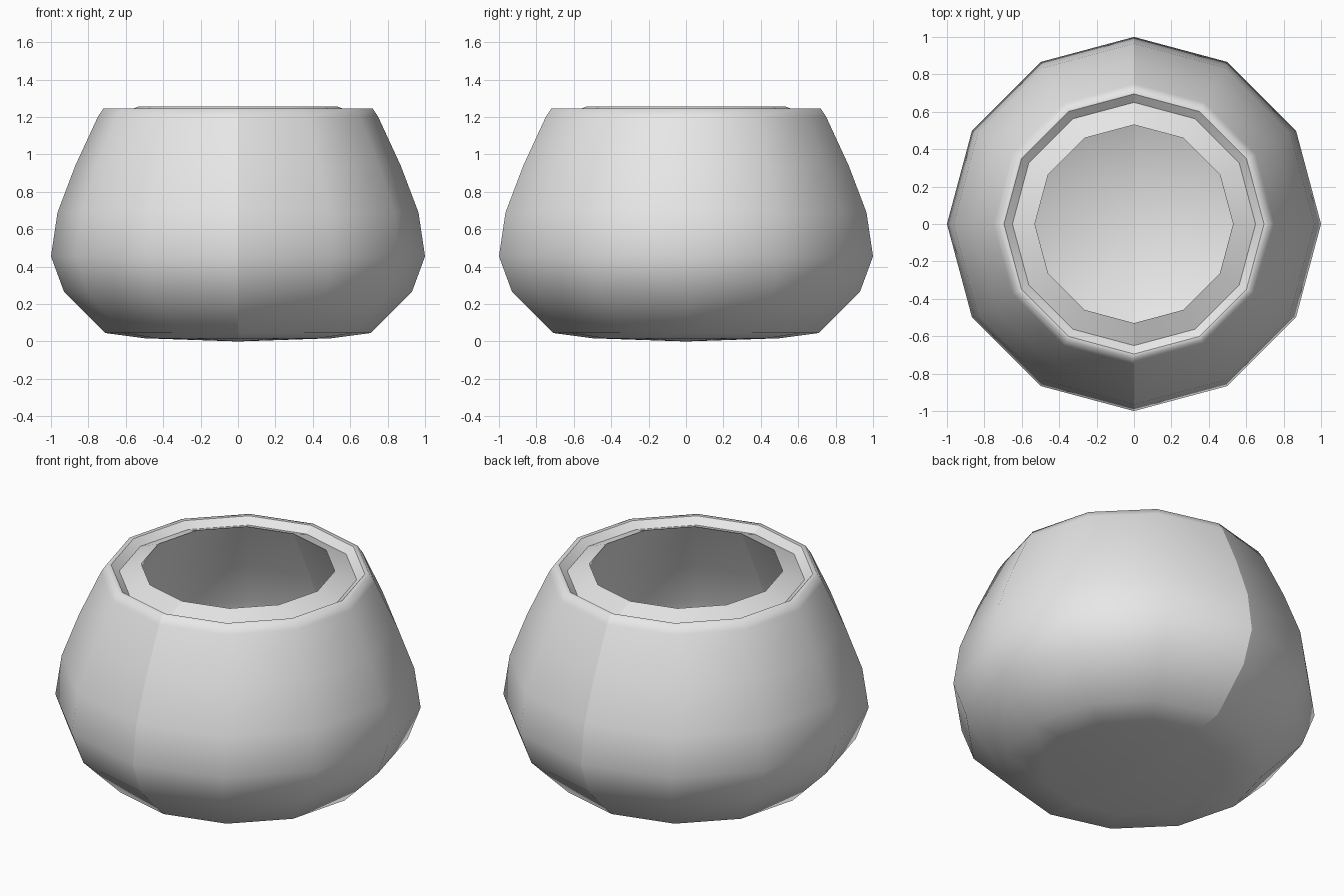
import bpy, bmesh, math

cube = bpy.data.objects.get("Cube")
if cube:
    bpy.data.objects.remove(cube, do_unlink=True)

SIDES = 12

clay = bpy.data.materials.new("pale_grey")
clay.use_nodes = True
clay.diffuse_color = (0.8, 0.8, 0.8, 1)
clay.node_tree.nodes["Principled BSDF"].inputs["Base Color"].default_value = (0.8, 0.8, 0.8, 1)

# Closed profile (radius, height): underside, belly, grooved rim, hollow inside
outside = [(0, 0), (0.5, 0.017), (0.71, 0.045), (0.93, 0.265), (1.0, 0.455),
           (0.965, 0.69), (0.87, 0.94), (0.75, 1.2), (0.72, 1.245)]
rim = [(0.695, 1.245), (0.65, 1.21), (0.53, 1.257)]
inside = [(0.69, 0.94), (0.79, 0.69), (0.83, 0.455), (0.76, 0.29),
          (0.57, 0.14), (0, 0.1)]
creased = rim


def lathe(name, profile, creases, material):
    bm = bmesh.new()
    rings = []
    for r, z in profile:
        if r == 0:
            rings.append([bm.verts.new((0, 0, z))] * SIDES)
        else:
            angles = [2 * math.pi * i / SIDES for i in range(SIDES)]
            rings.append([bm.verts.new((r * math.cos(a), r * math.sin(a), z)) for a in angles])
    for low, high in zip(rings, rings[1:]):
        for i in range(SIDES):
            j = (i + 1) % SIDES
            corners = dict.fromkeys([low[i], low[j], high[j], high[i]])
            bm.faces.new(list(corners)).smooth = True
    # Hard edges on the rim rings and along the seam between the two halves
    hard = {v for (p, ring) in zip(profile, rings) if p in creases for v in ring}
    for e in bm.edges:
        a, b = e.verts
        on_ring = a in hard and b in hard and abs(a.co.z - b.co.z) < 1e-4
        on_seam = abs(a.co.x) < 1e-4 and abs(b.co.x) < 1e-4
        if on_ring or on_seam:
            e.smooth = False
    bmesh.ops.recalc_face_normals(bm, faces=bm.faces[:])
    mesh = bpy.data.meshes.new(name)
    bm.to_mesh(mesh)
    bm.free()
    mesh.materials.append(material)
    obj = bpy.data.objects.new(name, mesh)
    bpy.context.collection.objects.link(obj)
    return obj


lathe("pot", outside + rim + inside, creased, clay)
